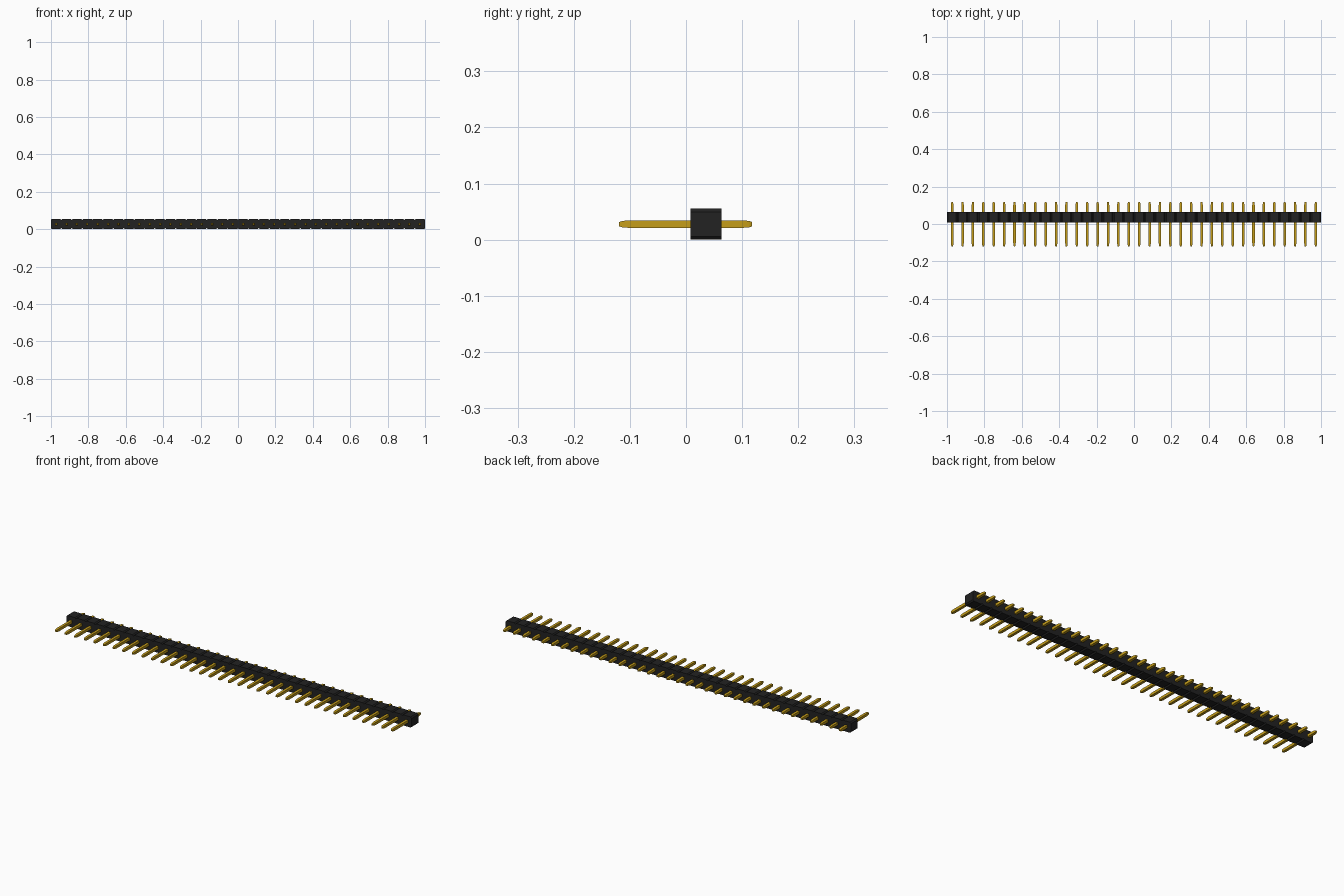
import bpy
import bmesh
from mathutils import Vector

cube = bpy.data.objects.get("Cube")
if cube:
    bpy.data.objects.remove(cube, do_unlink=True)

COUNT = 36
PITCH = 2.0 / COUNT
HALF = PITCH / 2
CHAMFER = 0.006
BODY_Y = (0.008, 0.0635)


def material(name, color):
    mat = bpy.data.materials.new(name)
    mat.use_nodes = True
    mat.diffuse_color = color
    bsdf = next(n for n in mat.node_tree.nodes if n.type == 'BSDF_PRINCIPLED')
    bsdf.inputs["Base Color"].default_value = color
    return mat


def finish(bm, name, mat):
    bmesh.ops.recalc_face_normals(bm, faces=bm.faces)
    mesh = bpy.data.meshes.new(name)
    bm.to_mesh(mesh)
    bm.free()
    mesh.materials.append(mat)
    obj = bpy.data.objects.new(name, mesh)
    bpy.context.scene.collection.objects.link(obj)
    return obj


black = material("black plastic", (0.016, 0.016, 0.016, 1))
gold = material("gold metal", (0.56, 0.34, 0.01, 1))

# Housing: a row of joined octagonal cells extruded from front to back
bm = bmesh.new()
k = HALF - CHAMFER
octagon = [(-k, -HALF), (k, -HALF), (HALF, -k), (HALF, k),
           (k, HALF), (-k, HALF), (-HALF, k), (-HALF, -k)]
for i in range(COUNT):
    cx = -1 + HALF + i * PITCH
    bm.faces.new([bm.verts.new((cx + x, BODY_Y[0], HALF + z)) for x, z in octagon])
bmesh.ops.remove_doubles(bm, verts=bm.verts, dist=0.0001)
bmesh.ops.recalc_face_normals(bm, faces=bm.faces)
# Keep the front faces and extrude a copy to the back
front = list(bm.faces)
result = bmesh.ops.extrude_face_region(bm, geom=front, use_keep_orig=True)
moved = [g for g in result["geom"] if isinstance(g, bmesh.types.BMVert)]
bmesh.ops.translate(bm, verts=moved, vec=Vector((0, BODY_Y[1] - BODY_Y[0], 0)))
finish(bm, "housing", black)

# Pin: square bar with two-step tapered tips, given as (y, half width)
PIN_PROFILE = [(-0.119, 0.0038), (-0.114, 0.0056), (-0.101, 0.0068),
               (0.100, 0.0068), (0.113, 0.0056), (0.118, 0.0038)]
bm = bmesh.new()
rings = []
for y, h in PIN_PROFILE:
    rings.append([bm.verts.new((x * h, y, z * h))
                  for x, z in ((-1, -1), (1, -1), (1, 1), (-1, 1))])
for a, b in zip(rings, rings[1:]):
    for j in range(4):
        n = (j + 1) % 4
        bm.faces.new((a[j], a[n], b[n], b[j]))
bm.faces.new(rings[0])
bm.faces.new(rings[-1])
pins = finish(bm, "pins", gold)
pins.location = (-1 + HALF, 0, HALF)

# Repeat the pin, one per cell
array = pins.modifiers.new("pin row", 'ARRAY')
array.count = COUNT
array.use_relative_offset = False
array.use_constant_offset = True
array.constant_offset_displace = (PITCH, 0, 0)
